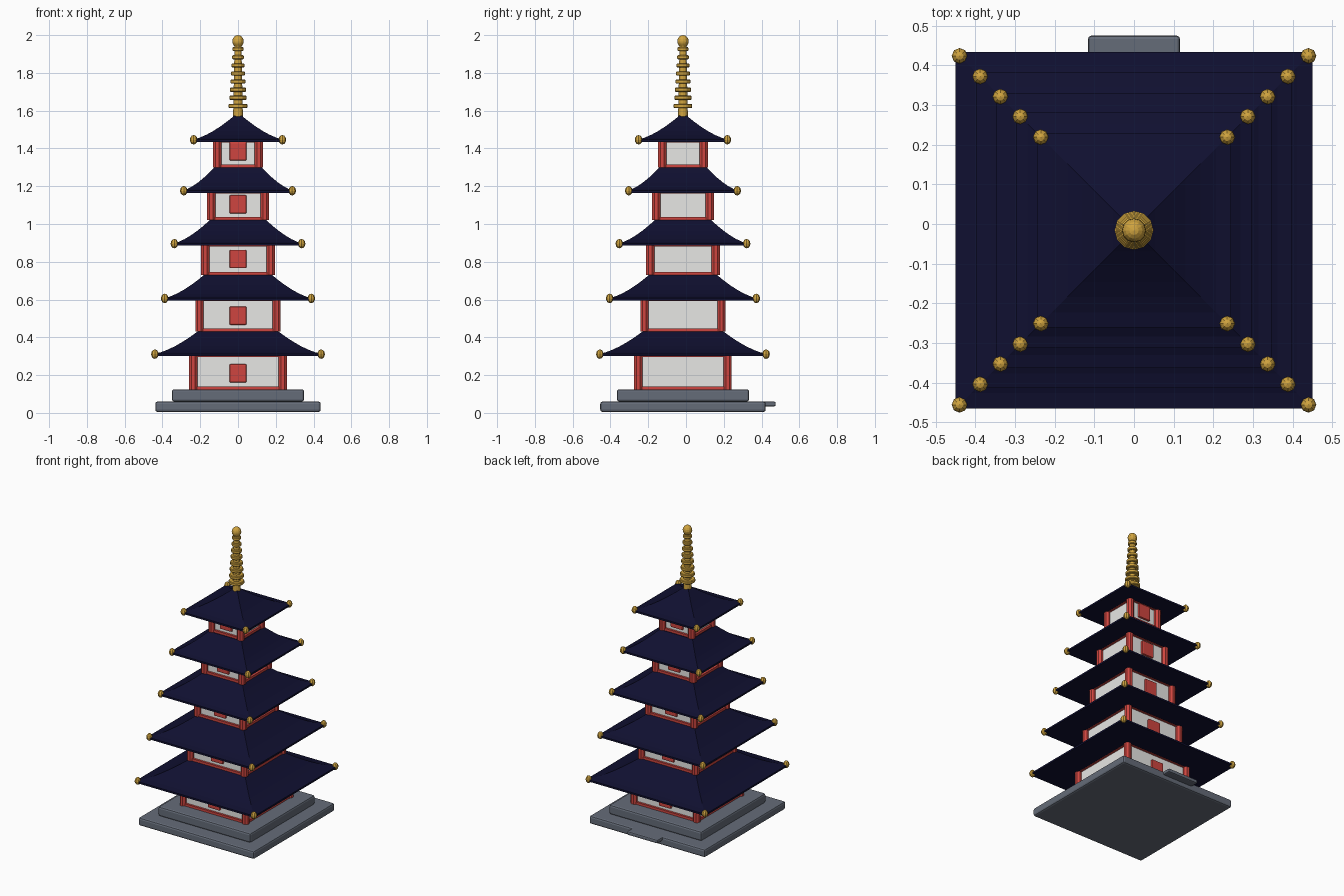
import bpy, bmesh, math

cube = bpy.data.objects.get("Cube")
if cube:
    bpy.data.objects.remove(cube, do_unlink=True)

CY = -0.016  # tower axis, shifted forward by the rear step


def material(name, rgb):
    m = bpy.data.materials.new(name)
    m.use_nodes = True
    m.diffuse_color = (*rgb, 1)
    m.node_tree.nodes["Principled BSDF"].inputs["Base Color"].default_value = (*rgb, 1)
    return m


STONE = material("grey stone", (0.13, 0.15, 0.19))
RED = material("red lacquer", (0.62, 0.06, 0.05))
PLASTER = material("white plaster", (0.8, 0.8, 0.78))
NAVY = material("navy tile", (0.005, 0.005, 0.03))
GOLD = material("gold", (0.63, 0.37, 0.05))


def add_object(name, bm, mat, loc=(0, 0, 0)):
    bmesh.ops.recalc_face_normals(bm, faces=bm.faces)
    mesh = bpy.data.meshes.new(name)
    bm.to_mesh(mesh)
    bm.free()
    mesh.materials.append(mat)
    ob = bpy.data.objects.new(name, mesh)
    ob.location = (loc[0], loc[1] + CY, loc[2])
    bpy.context.collection.objects.link(ob)
    return ob


def box(name, mat, x, y, z0, z1, half_x, half_y, bevel=0.0):
    bm = bmesh.new()
    bmesh.ops.create_cube(bm, size=1)
    bmesh.ops.scale(bm, vec=(2 * half_x, 2 * half_y, z1 - z0), verts=bm.verts)
    if bevel:
        bmesh.ops.bevel(bm, geom=bm.edges[:], offset=bevel, segments=2,
                        profile=0.5, affect='EDGES')
    return add_object(name, bm, mat, (x, y, (z0 + z1) / 2))


def lathe(name, mat, profile, sides, x=0, y=0, turn=0.0):
    """Stack of regular polygons (radius, height), closed at both ends."""
    bm = bmesh.new()
    rings = []
    for r, z in profile:
        angles = [turn + math.tau * i / sides for i in range(sides)]
        rings.append([bm.verts.new((r * math.cos(a), r * math.sin(a), z)) for a in angles])
    for low, high in zip(rings, rings[1:]):
        for i in range(sides):
            j = (i + 1) % sides
            bm.faces.new((low[i], low[j], high[j], high[i]))
    bm.faces.new(rings[0])
    bm.faces.new(rings[-1])
    return add_object(name, bm, mat, (x, y, 0))


def ball(name, x, y, z, radius, height, segments, rings):
    bm = bmesh.new()
    bmesh.ops.create_uvsphere(bm, u_segments=segments, v_segments=rings, radius=radius)
    bmesh.ops.scale(bm, vec=(1, 1, height / radius), verts=bm.verts)
    return add_object(name, bm, GOLD, (x, y, z))


# Stone terrace and rear step
box("lower_terrace", STONE, 0, 0, 0.005, 0.06, 0.438, 0.438, 0.012)
box("upper_terrace", STONE, 0, 0, 0.06, 0.125, 0.35, 0.35, 0.012)
box("rear_step", STONE, 0, 0.445, 0.035, 0.06, 0.116, 0.046, 0.008)

# Storeys: floor height, eave height, roof top, post centre, eave half width, roof top half width
STOREYS = [
    (0.125, 0.30, 0.43, 0.236, 0.450, 0.215),
    (0.43, 0.595, 0.73, 0.204, 0.398, 0.180),
    (0.73, 0.885, 1.02, 0.173, 0.347, 0.150),
    (1.02, 1.165, 1.30, 0.141, 0.297, 0.125),
    (1.30, 1.435, 1.577, 0.109, 0.245, 0.015),
]

for n, (floor, eave, top, post, wide, narrow) in enumerate(STOREYS, 1):
    wall = post - 0.002
    box(f"wall_{n}", PLASTER, 0, 0, floor, eave + 0.015, wall, wall)

    # Corner posts and eave ornaments
    for sx in (-1, 1):
        for sy in (-1, 1):
            side = ("rear" if sy > 0 else "front") + ("_left" if sx > 0 else "_right")
            lathe(f"{side}_post_{n}", RED, [(0.024, floor), (0.024, eave + 0.015)], 8,
                  sx * post, sy * post, math.pi / 8)
            tip = wide - 0.01
            ball(f"{side}_ornament_{n}", sx * tip, sy * tip, eave + 0.011, 0.02, 0.025, 8, 6)

    # Sill and head rails
    for s, word in ((-1, "first"), (1, "second")):
        for z, kind in ((floor, "sill"), (eave - 0.003, "head")):
            box(f"{word}_cross_{kind}_{n}", RED, 0, s * post, z, z + 0.016, post, 0.012)
            box(f"{word}_side_{kind}_{n}", RED, s * post, 0, z, z + 0.016, 0.012, post)

    # Door panels, front and rear
    for s, word in ((-1, "front"), (1, "rear")):
        box(f"{word}_door_{n}", RED, 0, s * (wall + 0.004), floor + 0.036, floor + 0.133,
            0.045, 0.01, 0.006)

    # Flared hip roof
    steps = 6
    profile = [(wide, eave), (wide, eave + 0.012)]
    for i in range(1, steps + 1):
        t = i / steps
        profile.append((wide + (narrow - wide) * t,
                        eave + 0.012 + (top - eave - 0.012) * t ** 1.5))
    lathe(f"roof_{n}", NAVY, [(r * math.sqrt(2), z) for r, z in profile], 4, turn=math.pi / 4)

# Finial: mast, shrinking rings and crowning ball
lathe("finial_mast", GOLD, [(0.026, 1.565), (0.018, 1.95)], 12)
for i in range(8):
    z = 1.625 + 0.043 * i
    r = 0.049 - 0.003 * i
    lathe(f"finial_ring_{i + 1}", GOLD,
          [(r - 0.004, z - 0.011), (r, z - 0.007), (r, z + 0.007), (r - 0.004, z + 0.011)], 12)
crown = ball("finial_ball", 0, 0, 1.967, 0.03, 0.033, 12, 8)
